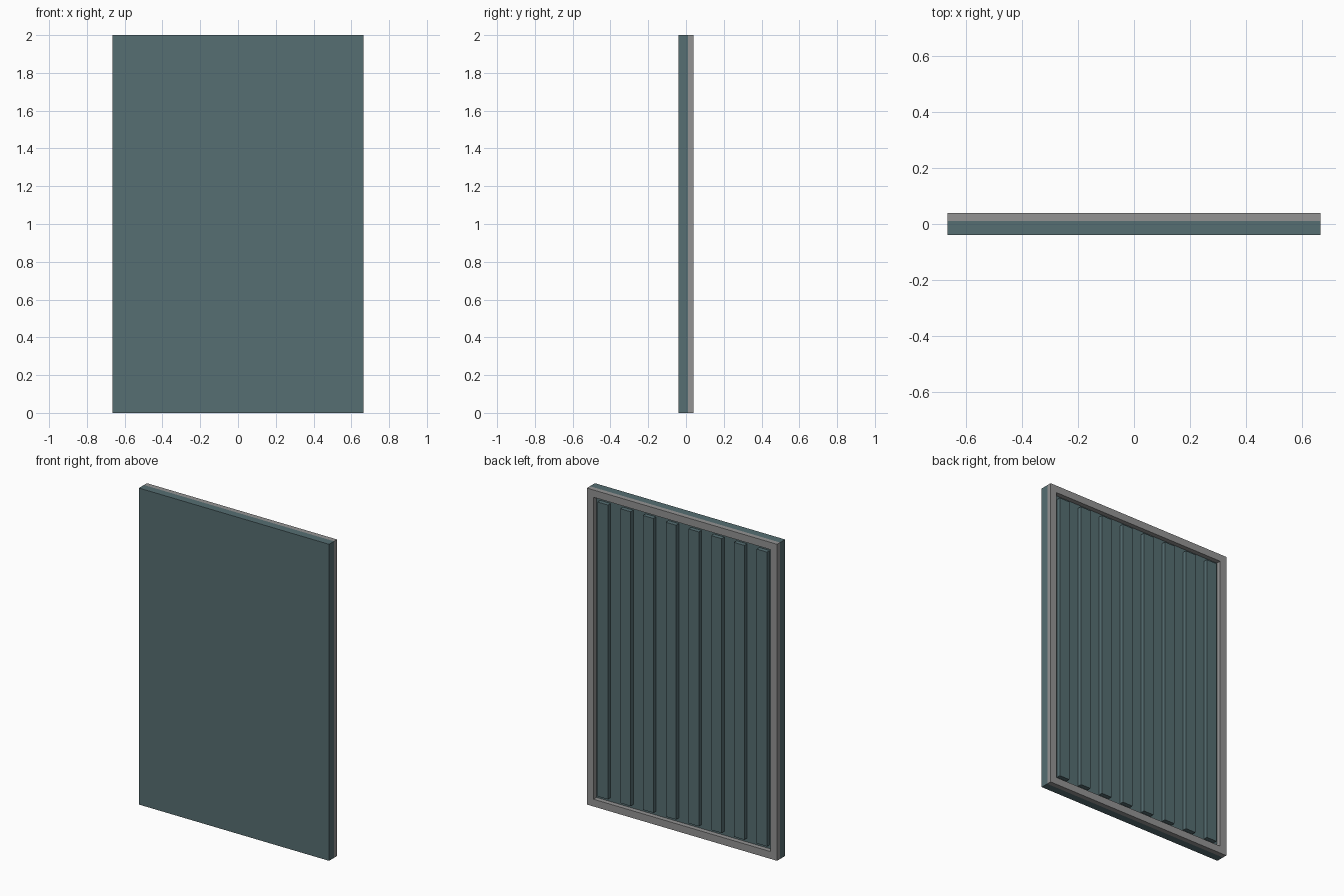
import bpy, bmesh
from mathutils import Vector

if "Cube" in bpy.data.objects:
    bpy.data.objects.remove(bpy.data.objects["Cube"])

W, H = 0.665, 2.0                 # half width, height
FRONT, MID, BACK = -0.04, 0.01, 0.04
BORDER = 0.046


def material(name, rgb):
    m = bpy.data.materials.new(name)
    m.diffuse_color = (*rgb, 1)
    m.use_nodes = True
    m.node_tree.nodes["Principled BSDF"].inputs["Base Color"].default_value = m.diffuse_color
    return m


teal = material("dull teal", (0.093, 0.156, 0.168))
grey = material("mid grey", (0.296, 0.296, 0.296))


def finish(name, bm, mat):
    bmesh.ops.recalc_face_normals(bm, faces=bm.faces[:])
    mesh = bpy.data.meshes.new(name)
    bm.to_mesh(mesh)
    bm.free()
    mesh.materials.append(mat)
    ob = bpy.data.objects.new(name, mesh)
    bpy.context.collection.objects.link(ob)
    return ob


def box(name, lo, hi, mat):
    lo, hi = Vector(lo), Vector(hi)
    bm = bmesh.new()
    bmesh.ops.create_cube(bm, size=1)
    for v in bm.verts:
        v.co = (lo + hi) / 2 + v.co * (hi - lo)
    return finish(name, bm, mat)


# Flat front panel
box("front_panel", (-W, FRONT, 0), (W, MID, H), teal)

# Rectangular back frame, swept round as one closed ring
bm = bmesh.new()
rings = []
for inset, y in ((0, MID), (0, BACK), (BORDER, BACK), (BORDER, MID)):
    x, z0, z1 = W - inset, inset, H - inset
    rings.append([bm.verts.new(p) for p in
                  ((-x, y, z0), (x, y, z0), (x, y, z1), (-x, y, z1))])
for i in range(4):
    a, b = rings[i], rings[(i + 1) % 4]
    for j in range(4):
        k = (j + 1) % 4
        bm.faces.new((a[j], a[k], b[k], b[j]))
finish("back_frame", bm, grey)

# Eight vertical stiffening ribs inside the frame
for i in range(8):
    x = (i - 3.5) * 0.159
    box(f"back_rib_{i + 1}", (x - 0.036, MID - 0.005, 0.07),
        (x + 0.036, 0.037, H - 0.07), teal)
